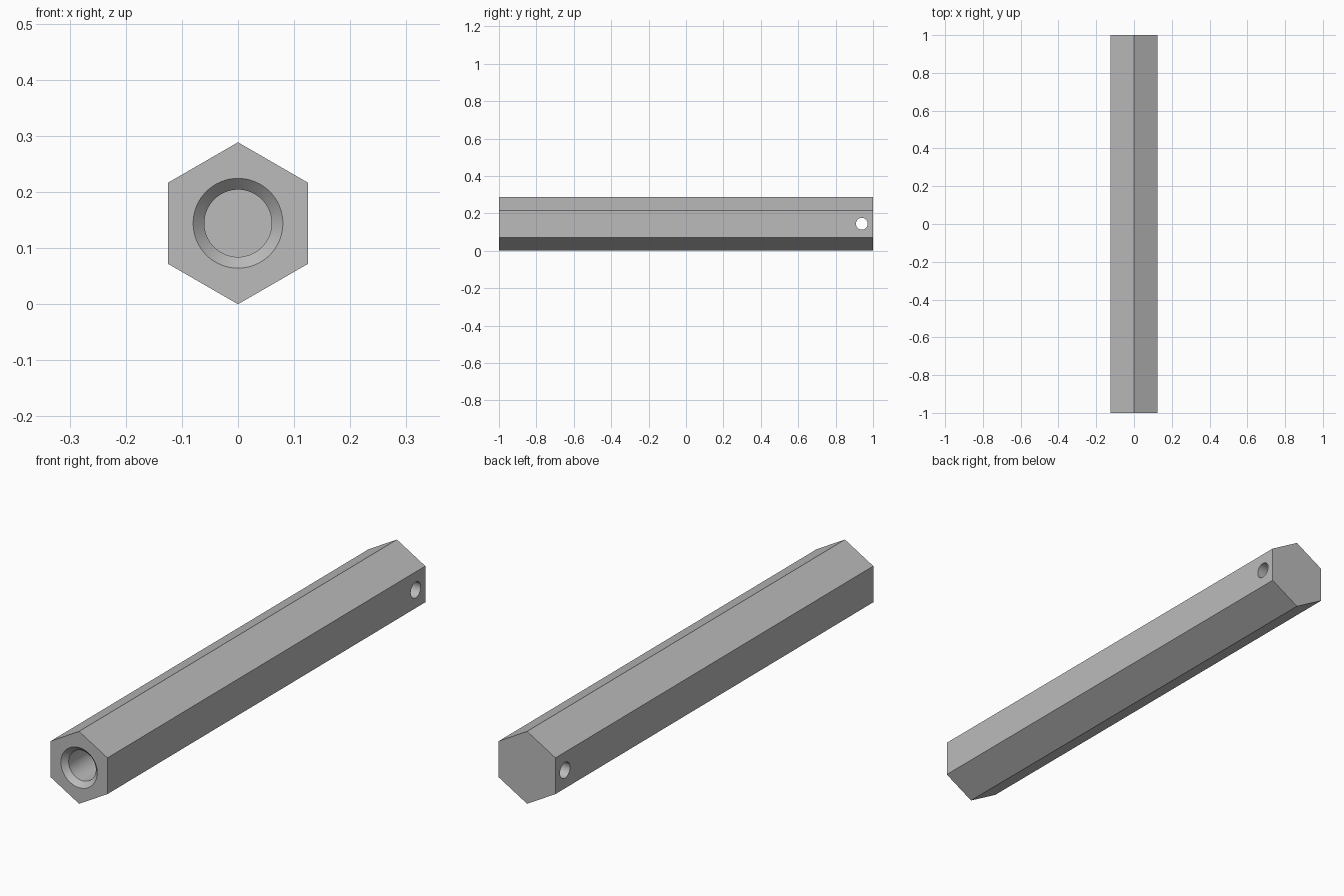
import bpy, bmesh, math
from mathutils import Vector

RADIUS = 0.1443          # hexagon corner radius
MID = RADIUS             # axis height
BORE, MOUTH = 0.06, 0.08
BORE_END = -0.5

if "Cube" in bpy.data.objects:
    bpy.data.objects.remove(bpy.data.objects["Cube"], do_unlink=True)

steel = bpy.data.materials.new("plain grey metal")
steel.use_nodes = True
grey = (0.5, 0.5, 0.5, 1)
steel.diffuse_color = grey
steel.node_tree.nodes["Principled BSDF"].inputs["Base Color"].default_value = grey


def lathe(name, profile, steps):
    """Turn a (radius, y) profile, closed on the axis, around the bar's axis."""
    bm = bmesh.new()
    verts = [bm.verts.new((0, y, r)) for r, y in profile]
    edges = [bm.edges.new(pair) for pair in zip(verts, verts[1:])]
    bmesh.ops.spin(bm, geom=verts + edges, cent=(0, 0, 0), axis=(0, 1, 0),
                   angle=math.tau, steps=steps, use_duplicate=False)
    bmesh.ops.remove_doubles(bm, verts=bm.verts, dist=1e-5)
    bmesh.ops.dissolve_limit(bm, angle_limit=0.01, verts=bm.verts, edges=bm.edges)
    bmesh.ops.recalc_face_normals(bm, faces=bm.faces)
    mesh = bpy.data.meshes.new(name)
    bm.to_mesh(mesh)
    bm.free()
    mesh.materials.append(steel)
    obj = bpy.data.objects.new(name, mesh)
    obj.location = Vector((0, 0, MID))
    bpy.context.collection.objects.link(obj)
    return obj


# Hexagonal bar, closed at the back
bar = lathe("hex_bar", [(0, -1), (RADIUS, -1), (RADIUS, 1), (0, 1)], 6)

# Blind bore with a chamfered mouth in the front end
chamfer = MOUTH - BORE
bore = lathe("bore_cutter", [(0, -1 - chamfer), (MOUTH + chamfer, -1 - chamfer),
                             (BORE, -1 + chamfer), (BORE, BORE_END), (0, BORE_END)], 64)

# Cross hole through the two upright sides near the back
pin = lathe("pin_hole_cutter", [(0, -0.3), (0.0315, -0.3), (0.0315, 0.3), (0, 0.3)], 48)
pin.rotation_euler.z = math.pi / 2
pin.location.y = 0.94

bpy.ops.object.select_all(action='DESELECT')
bpy.context.view_layer.objects.active = bar
bar.select_set(True)
for cutter in (bore, pin):
    cut = bar.modifiers.new(cutter.name, 'BOOLEAN')
    cut.operation = 'DIFFERENCE'
    cut.solver = 'EXACT'
    cut.object = cutter
    bpy.ops.object.modifier_apply(modifier=cut.name)
    bpy.data.objects.remove(cutter, do_unlink=True)

bpy.ops.object.shade_smooth_by_angle(angle=math.radians(30))
